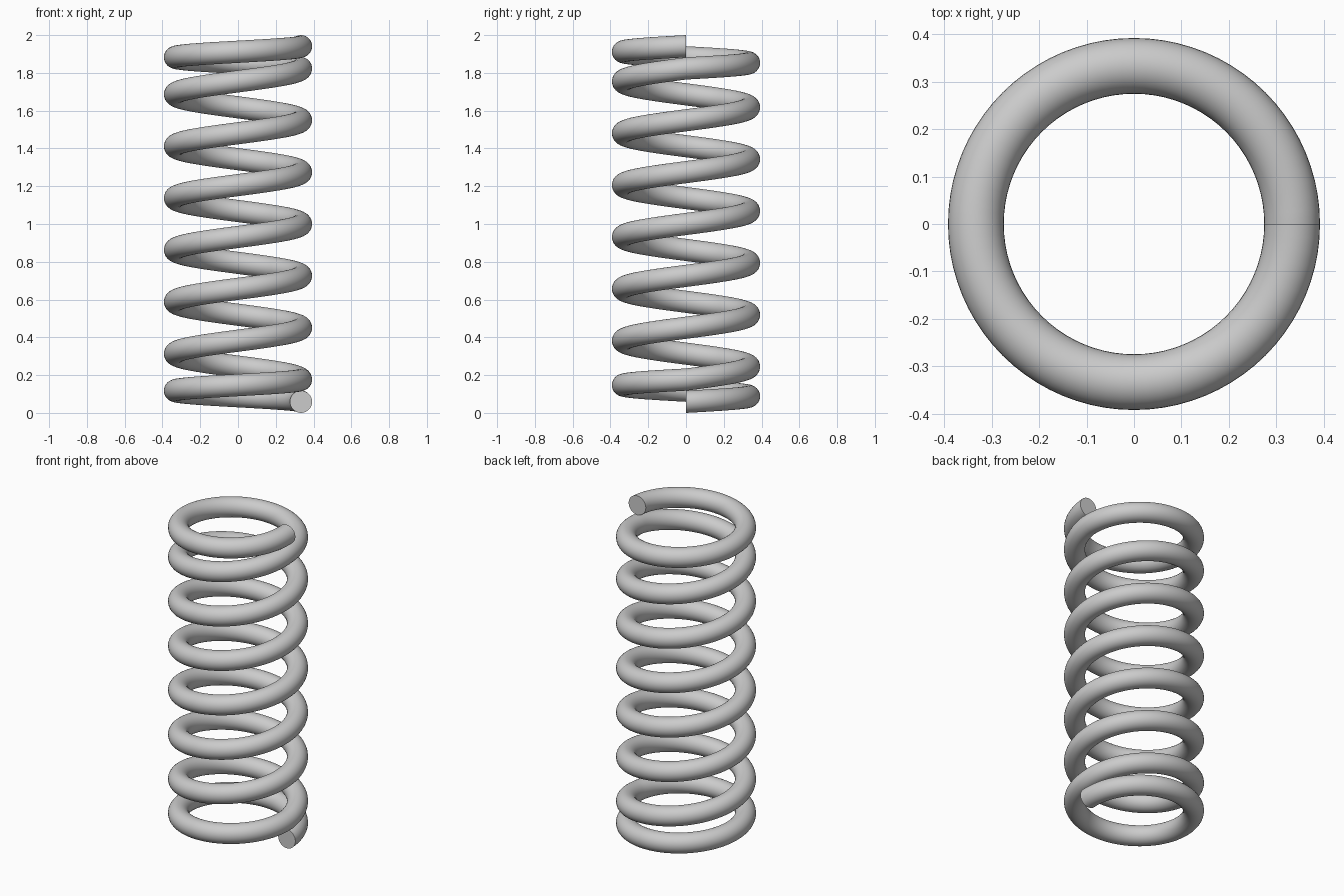
import bpy, bmesh
from math import cos, sin, pi
from mathutils import Vector

cube = bpy.data.objects.get("Cube")
if cube:
    bpy.data.objects.remove(cube, do_unlink=True)

WIRE = 0.0588        # wire radius
COIL = 0.3335        # radius of the wire's centre line
SIDES = 32
STEPS = 80           # steps per turn
END_PITCH = 2 * WIRE
MID_TURNS = 6
MID_PITCH = (2 - 2 * WIRE - 2 * END_PITCH) / MID_TURNS

bm = bmesh.new()

# Round wire section at the lower end
ring = []
for i in range(SIDES):
    a = 2 * pi * i / SIDES
    ring.append(bm.verts.new((COIL + WIRE * cos(a), 0, WIRE + WIRE * sin(a))))
section = ring + [bm.edges.new((ring[i - 1], ring[i])) for i in range(SIDES)]

# Closed end turn, open middle turns, closed end turn
for turns, pitch in ((1, END_PITCH), (MID_TURNS, MID_PITCH), (1, END_PITCH)):
    section = bmesh.ops.spin(
        bm, geom=section, cent=(0, 0, 0), axis=(0, 0, 1),
        dvec=Vector((0, 0, pitch / STEPS)), angle=2 * pi * turns,
        steps=STEPS * turns, use_duplicate=False)["geom_last"]

# Flat cut ends
bmesh.ops.holes_fill(bm, edges=[e for e in bm.edges if e.is_boundary], sides=0)
bmesh.ops.recalc_face_normals(bm, faces=bm.faces[:])

mesh = bpy.data.meshes.new("coil_spring")
bm.to_mesh(mesh)
bm.free()
spring = bpy.data.objects.new("coil_spring", mesh)
bpy.context.collection.objects.link(spring)

# Smooth wire with crisp end edges
bpy.ops.object.select_all(action='DESELECT')
spring.select_set(True)
bpy.context.view_layer.objects.active = spring
bpy.ops.object.shade_smooth_by_angle(angle=pi / 6)
